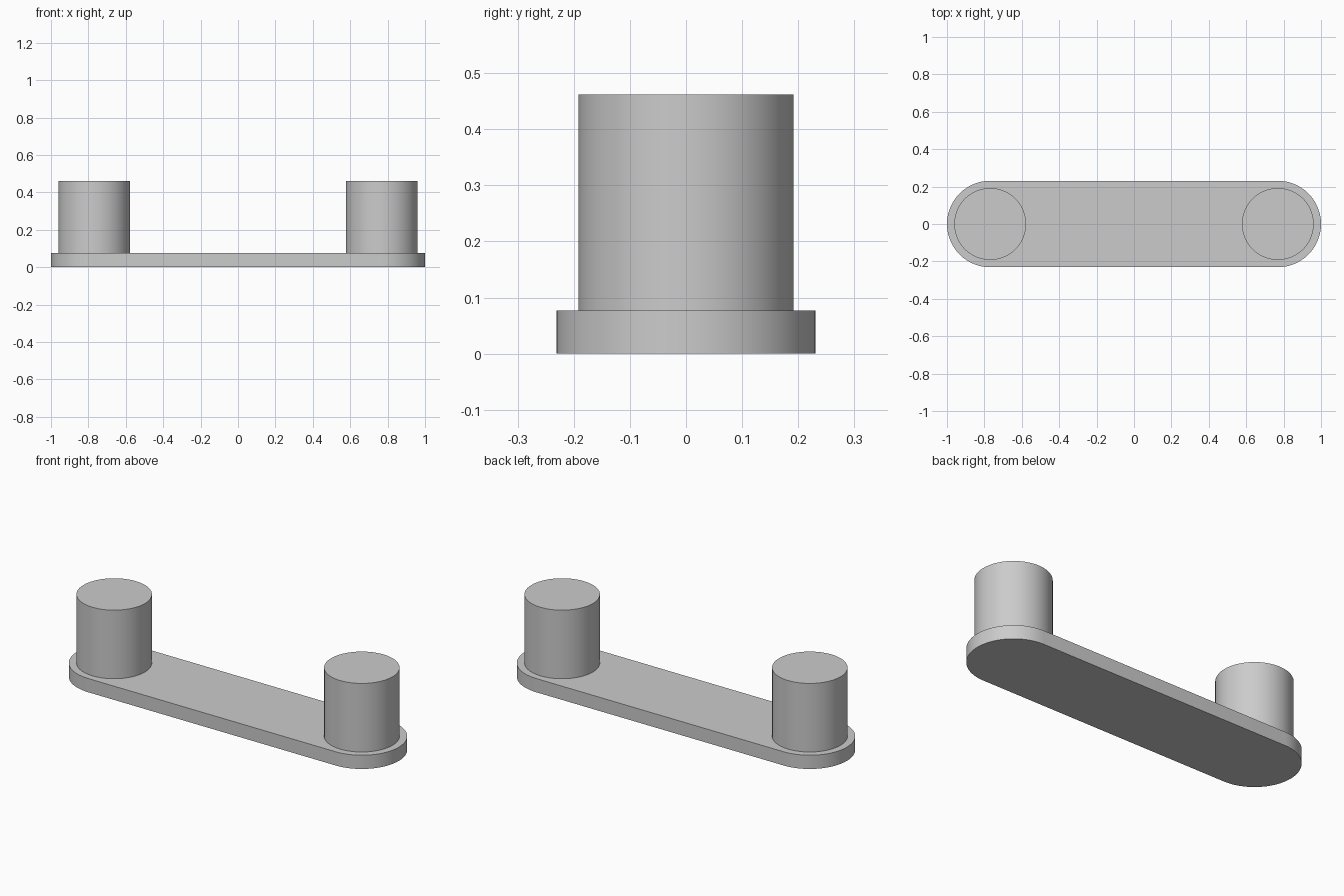
import bpy
import math

cube = bpy.data.objects.get("Cube")
if cube:
    bpy.data.objects.remove(cube, do_unlink=True)

PLATE_R, PIN_R = 0.231, 0.192
PLATE_TOP, PIN_TOP = 0.077, 0.462
PIN_X = 1 - PLATE_R
SEGMENTS = 64

grey = bpy.data.materials.new("light_grey")
grey.use_nodes = True
colour = (0.6, 0.6, 0.6, 1)
grey.diffuse_color = colour
grey.node_tree.nodes["Principled BSDF"].inputs["Base Color"].default_value = colour


def arc(cx, radius, start, sweep, steps):
    """Points along an arc centred on (cx, 0)."""
    return [(cx + radius * math.cos(start + sweep * i / steps),
             radius * math.sin(start + sweep * i / steps)) for i in range(steps + 1)]


def extrude(name, outline, z0, z1):
    """Closed prism from an anticlockwise outline."""
    n = len(outline)
    verts = [(x, y, z) for z in (z0, z1) for x, y in outline]
    faces = [tuple(reversed(range(n))), tuple(range(n, 2 * n))]
    faces += [(i, (i + 1) % n, n + (i + 1) % n, n + i) for i in range(n)]
    mesh = bpy.data.meshes.new(name)
    mesh.from_pydata(verts, [], faces)
    mesh.materials.append(grey)
    obj = bpy.data.objects.new(name, mesh)
    bpy.context.collection.objects.link(obj)
    bpy.ops.object.select_all(action="DESELECT")
    obj.select_set(True)
    bpy.context.view_layer.objects.active = obj
    bpy.ops.object.shade_smooth_by_angle(angle=math.radians(30))


# Link plate with rounded ends
half = SEGMENTS // 2
extrude("link_plate",
        arc(PIN_X, PLATE_R, -math.pi / 2, math.pi, half)
        + arc(-PIN_X, PLATE_R, math.pi / 2, math.pi, half), 0, PLATE_TOP)

# Upright pins standing on the plate
for name, side in (("left_pin", 1), ("right_pin", -1)):
    circle = arc(side * PIN_X, PIN_R, 0, 2 * math.pi, SEGMENTS)[:-1]
    extrude(name, circle, PLATE_TOP, PIN_TOP)
